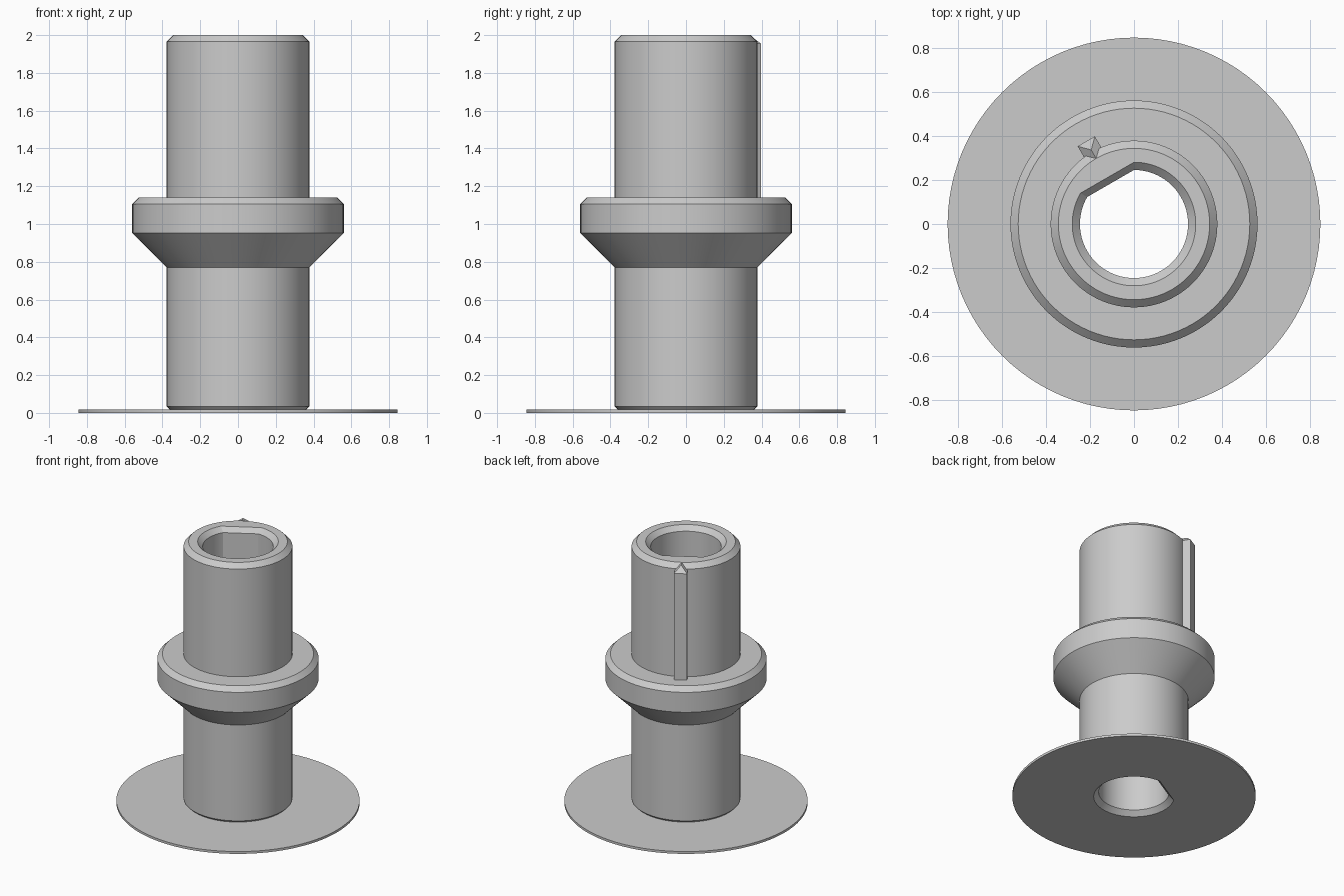
import bpy
import math
from math import cos, sin, radians

SEGMENTS = 96
KEY_ANGLE = radians(120)   # direction of the key and of the flat in the bore

cube = bpy.data.objects.get("Cube")
if cube:
    bpy.data.objects.remove(cube, do_unlink=True)

grey = bpy.data.materials.new("plain grey")
grey.use_nodes = True
colour = (0.6, 0.6, 0.6, 1)
grey.diffuse_color = colour
grey.node_tree.nodes["Principled BSDF"].inputs["Base Color"].default_value = colour


def make_object(name, verts, faces):
    mesh = bpy.data.meshes.new(name)
    mesh.from_pydata(verts, [], faces)
    mesh.materials.append(grey)
    obj = bpy.data.objects.new(name, mesh)
    bpy.context.collection.objects.link(obj)
    bpy.ops.object.select_all(action="DESELECT")
    obj.select_set(True)
    bpy.context.view_layer.objects.active = obj
    bpy.ops.object.mode_set(mode="EDIT")
    bpy.ops.mesh.select_all(action="SELECT")
    bpy.ops.mesh.normals_make_consistent(inside=False)
    bpy.ops.object.mode_set(mode="OBJECT")
    bpy.ops.object.shade_smooth_by_angle(angle=radians(20))
    return obj


def ring_radius(radius, angle, flat):
    """Cut a 60 degree chord out of rings that belong to the flatted bore."""
    off = abs(angle - KEY_ANGLE)
    if flat and off < radians(30):
        return radius * cos(radians(30)) / cos(off)
    return radius


def lathe(name, profile):
    """Spin a closed profile of (radius, height, flatted) around z."""
    verts, faces = [], []
    for radius, z, flat in profile:
        for i in range(SEGMENTS):
            a = 2 * math.pi * i / SEGMENTS
            r = ring_radius(radius, a, flat)
            verts.append((r * cos(a), r * sin(a), z))
    for j in range(len(profile)):
        k = (j + 1) % len(profile)
        for i in range(SEGMENTS):
            n = (i + 1) % SEGMENTS
            faces.append((j * SEGMENTS + i, j * SEGMENTS + n,
                          k * SEGMENTS + n, k * SEGMENTS + i))
    return make_object(name, verts, faces)


# Hollow shaft with collar, chamfered ends and flatted bore
outer = [(0.343, 0), (0.378, 0.035), (0.378, 0.77), (0.56, 0.952),
         (0.56, 1.105), (0.525, 1.14), (0.378, 1.14), (0.378, 1.965), (0.343, 2)]
bore = [(0.28, 2), (0.245, 1.965), (0.245, 0.035), (0.28, 0)]
lathe("collared_shaft", [(r, z, False) for r, z in outer]
      + [(r, z, True) for r, z in bore])

# Thin base disc around the foot of the shaft
disc = [(0.343, 0), (0.845, 0), (0.845, 0.018), (0.361, 0.018)]
lathe("base_disc", [(r, z, False) for r, z in disc])

# Long key with a hipped top, rooted in the shaft wall
half, inner, front = 0.045, 0.335, 0.433
low, eave, ridge = 1.13, 1.955, 2.0
local = [(inner, -half, low), (front, -half, low), (front, half, low), (inner, half, low),
         (inner, -half, eave), (front, -half, eave), (front, half, eave), (inner, half, eave),
         (inner, 0, ridge), (front - half, 0, ridge)]
verts = [(r * cos(KEY_ANGLE) - t * sin(KEY_ANGLE),
          r * sin(KEY_ANGLE) + t * cos(KEY_ANGLE), z) for r, t, z in local]
make_object("key", verts, [(3, 2, 1, 0), (0, 1, 5, 4), (1, 2, 6, 5), (2, 3, 7, 6),
                           (0, 4, 8, 7, 3), (4, 5, 9, 8), (6, 7, 8, 9), (5, 6, 9)])
